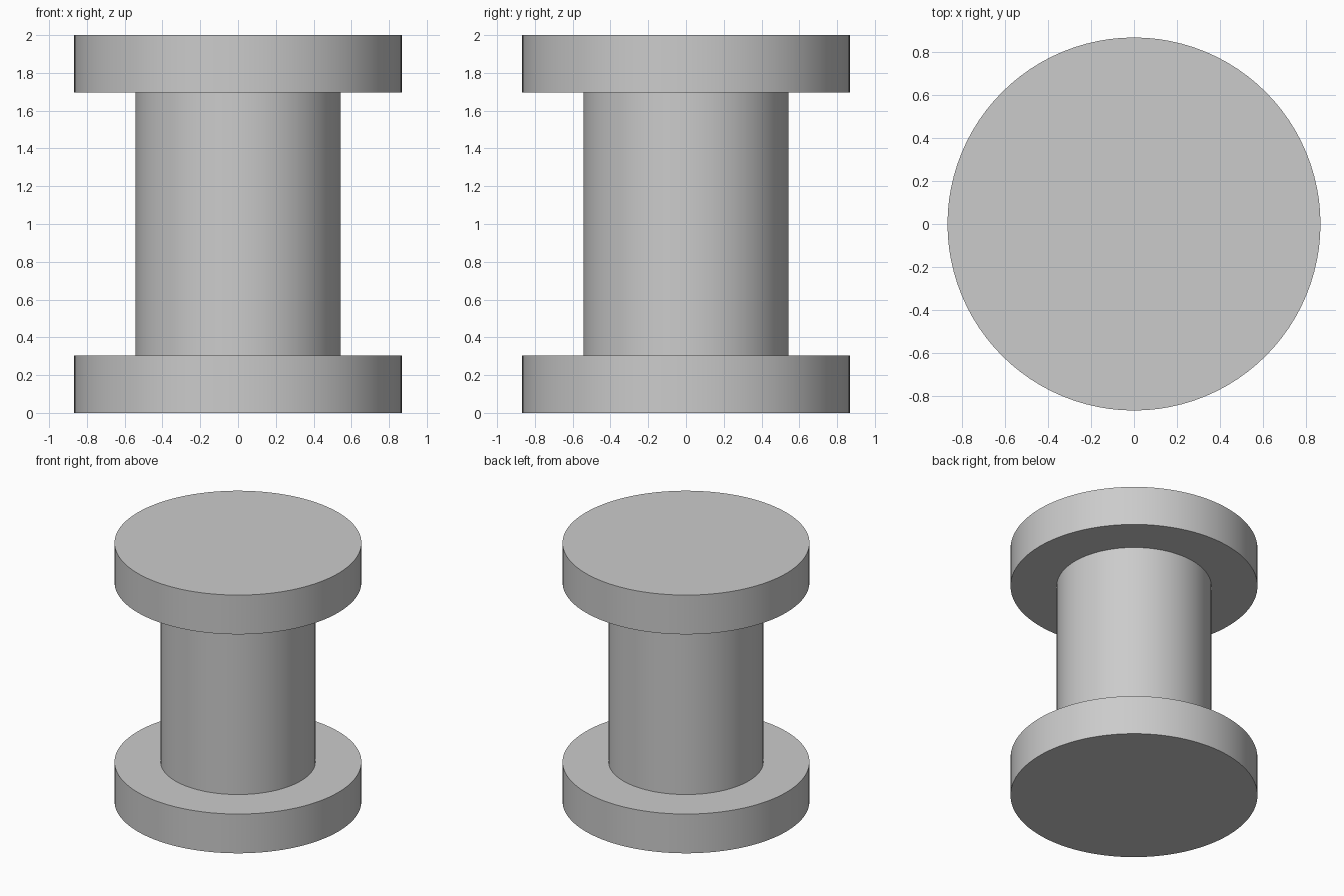
import bpy
import math

cube = bpy.data.objects.get("Cube")
if cube:
    bpy.data.objects.remove(cube, do_unlink=True)

# Single plain grey finish
grey = bpy.data.materials.new("light_grey")
grey.use_nodes = True
colour = (0.6, 0.6, 0.6, 1.0)
grey.diffuse_color = colour
grey.node_tree.nodes["Principled BSDF"].inputs["Base Color"].default_value = colour

FLANGE_RADIUS, SHAFT_RADIUS = 0.867, 0.543
HEIGHT, FLANGE_HEIGHT = 2.0, 0.304


def cylinder(name, radius, bottom, top, caps="NGON"):
    bpy.ops.mesh.primitive_cylinder_add(
        vertices=96, radius=radius, depth=top - bottom,
        end_fill_type=caps, location=(0, 0, (bottom + top) / 2))
    obj = bpy.context.object
    obj.name = name
    obj.data.materials.append(grey)
    bpy.ops.object.shade_smooth_by_angle(angle=math.radians(30))
    return obj


# Two wide flanges joined by a narrower shaft
cylinder("bottom_flange", FLANGE_RADIUS, 0, FLANGE_HEIGHT)
cylinder("shaft", SHAFT_RADIUS, FLANGE_HEIGHT, HEIGHT - FLANGE_HEIGHT, "NOTHING")
cylinder("top_flange", FLANGE_RADIUS, HEIGHT - FLANGE_HEIGHT, HEIGHT)
